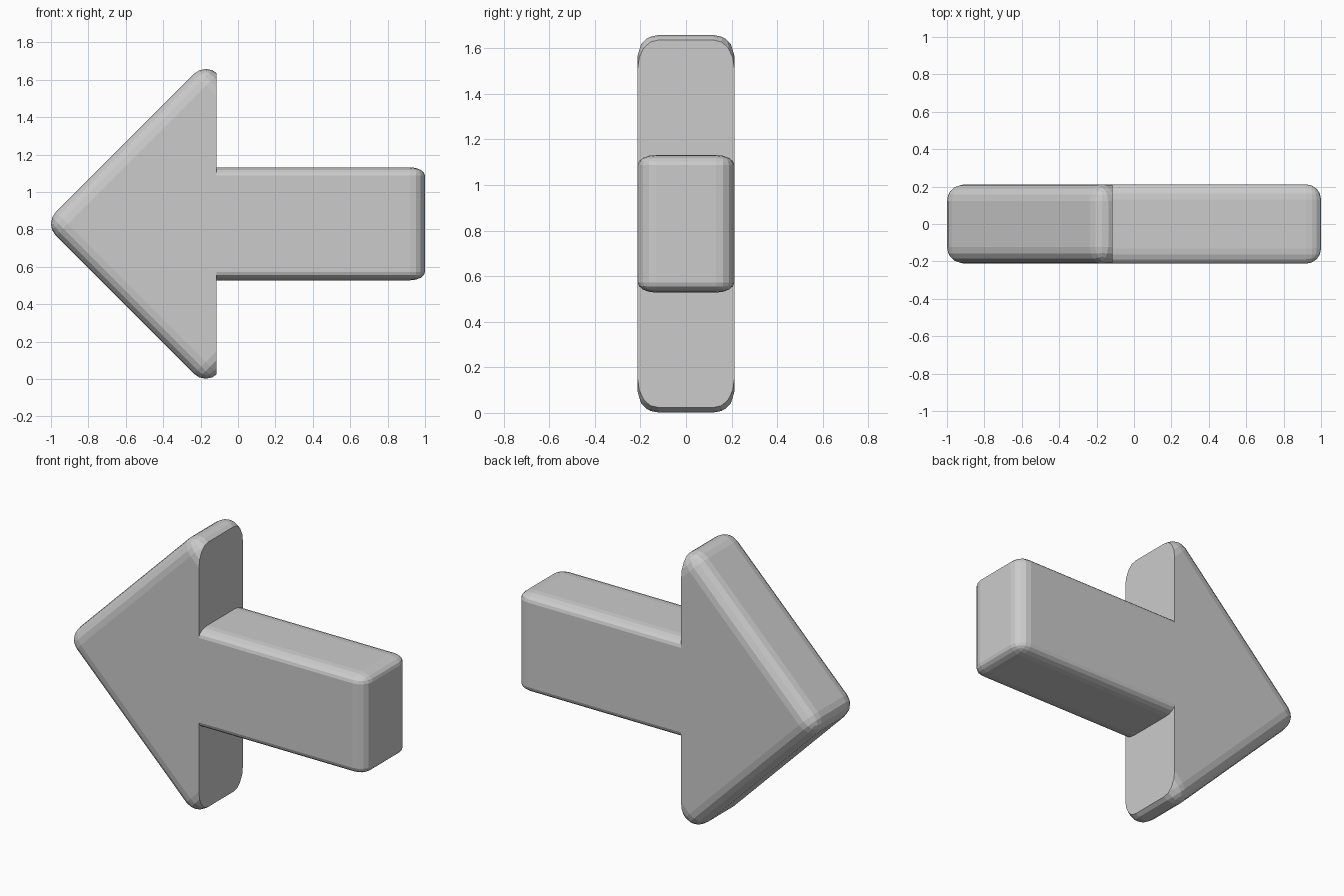
import bpy, bmesh, math
from mathutils import Matrix, Vector

if "Cube" in bpy.data.objects:
    bpy.data.objects.remove(bpy.data.objects["Cube"])

CUT_X, MID_Z, HALF_Y = -0.115, 0.83, 0.212


def rounded_box(size, radii, segments=4):
    """Box with edges rounded by a separate radius along each axis."""
    bm = bmesh.new()
    bmesh.ops.create_cube(bm, size=1.0)
    # bevel in a space where the rounding radius is 1, then scale back
    bmesh.ops.scale(bm, vec=Vector([s / r for s, r in zip(size, radii)]), verts=bm.verts)
    bmesh.ops.bevel(bm, geom=bm.edges[:], offset=1.0, segments=segments,
                    profile=0.5, affect='EDGES')
    bmesh.ops.scale(bm, vec=Vector(radii), verts=bm.verts)
    return bm


def slice_left(bm, x):
    """Keep only the part left of the plane at x and cap it."""
    cut = bmesh.ops.bisect_plane(bm, geom=bm.verts[:] + bm.edges[:] + bm.faces[:],
                                 plane_co=(x, 0, 0), plane_no=(1, 0, 0), clear_outer=True)
    rim = [e for e in cut['geom_cut'] if isinstance(e, bmesh.types.BMEdge)]
    bmesh.ops.contextual_create(bm, geom=rim)


def make_object(name, bm):
    bmesh.ops.recalc_face_normals(bm, faces=bm.faces)
    mesh = bpy.data.meshes.new(name)
    bm.to_mesh(mesh)
    bm.free()
    obj = bpy.data.objects.new(name, mesh)
    bpy.context.collection.objects.link(obj)
    return obj


# Arrow head: rounded square slab turned 45 degrees and sliced vertically
radius = 0.09
side = math.sqrt(2) * (0.828 + radius * (math.sqrt(2) - 1))
head_bm = rounded_box((side, 2 * HALF_Y, side), (radius, radius, radius))
bmesh.ops.transform(head_bm, verts=head_bm.verts,
                    matrix=Matrix.Translation((-0.172, 0, MID_Z)) @ Matrix.Rotation(math.radians(45), 4, 'Y'))
slice_left(head_bm, CUT_X)
head = make_object("arrow", head_bm)

# Shaft: rounded bar running into the head
start = -0.4
shaft_bm = rounded_box((1.0 - start, 2 * HALF_Y, 0.604), (0.08, 0.08, 0.045))
bmesh.ops.translate(shaft_bm, verts=shaft_bm.verts, vec=((1.0 + start) / 2, 0, MID_Z))
shaft = make_object("shaft_helper", shaft_bm)
shaft.hide_render = True

# Weld both parts into one solid
weld = head.modifiers.new("weld_shaft", 'BOOLEAN')
weld.operation = 'UNION'
weld.solver = 'EXACT'
weld.object = shaft
bpy.context.view_layer.objects.active = head
bpy.ops.object.modifier_apply(modifier=weld.name)
bpy.data.objects.remove(shaft)
